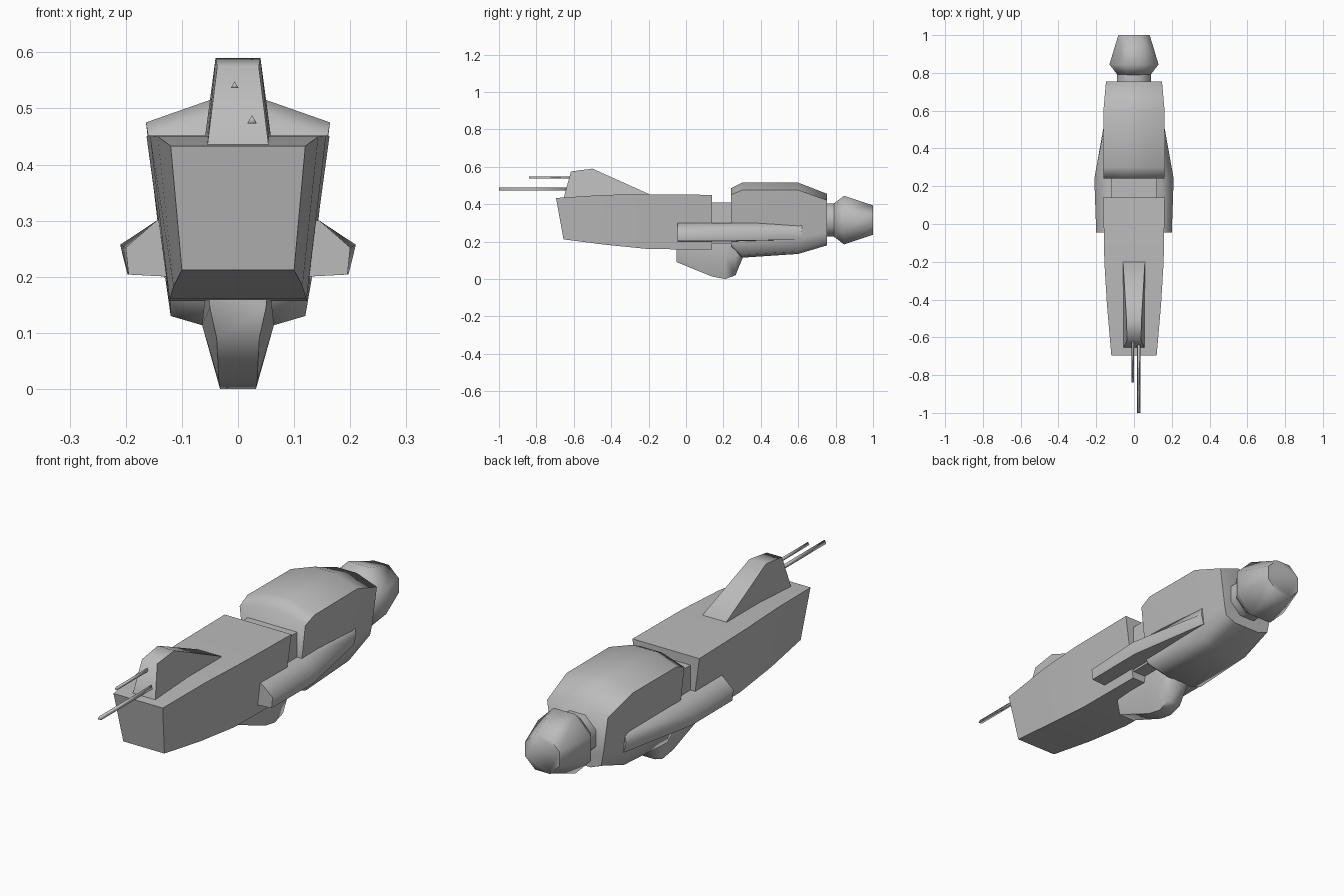
import bpy
import bmesh
import math

if "Cube" in bpy.data.objects:
    bpy.data.objects.remove(bpy.data.objects["Cube"], do_unlink=True)

grey = bpy.data.materials.new("hull grey")
grey.use_nodes = True
colour = (0.5, 0.5, 0.5, 1)
grey.diffuse_color = colour
grey.node_tree.nodes["Principled BSDF"].inputs["Base Color"].default_value = colour


def loft(name, rings, angle=72):
    """Skin a list of (x, y, z) rings, cap both ends and shade smooth."""
    bm = bmesh.new()
    loops = [[bm.verts.new(p) for p in ring] for ring in rings]
    n = len(loops[0])
    for a, b in zip(loops, loops[1:]):
        for i in range(n):
            j = (i + 1) % n
            bm.faces.new((a[i], a[j], b[j], b[i]))
    bm.faces.new(loops[0])
    bm.faces.new(loops[-1])
    bmesh.ops.recalc_face_normals(bm, faces=bm.faces)
    mesh = bpy.data.meshes.new(name)
    bm.to_mesh(mesh)
    bm.free()
    obj = bpy.data.objects.new(name, mesh)
    bpy.context.collection.objects.link(obj)
    mesh.materials.append(grey)
    bpy.ops.object.select_all(action='DESELECT')
    obj.select_set(True)
    bpy.context.view_layer.objects.active = obj
    bpy.ops.object.shade_smooth_by_angle(angle=math.radians(angle))
    return obj


def mirrored(y, half):
    """Ring at y from its +x half, listed top to bottom."""
    return [(x, y, z) for x, z in half] + [(-x, y, z) for x, z in reversed(half)]


# Forward hull: boxy section tapering to a raked nose
nose = [(0.12, -0.695, 0.433), (0.10, -0.655, 0.212),
        (-0.10, -0.655, 0.212), (-0.12, -0.695, 0.433)]
loft("forward_hull", [nose] + [
    mirrored(y, [(top_x, top_z), (low_x, low_z)])
    for y, top_x, top_z, low_x, low_z in (
        (-0.43, 0.143, 0.45, 0.115, 0.183),
        (-0.2, 0.157, 0.452, 0.122, 0.16),
        (0.14, 0.163, 0.45, 0.123, 0.157))])

# Raised cabin: (front y offset by rake, top, base)
cabin = []
for top_y, base_y, top_x, base_x, top_z in (
        (-0.615, -0.655, 0.037, 0.055, 0.575),
        (-0.5, -0.5, 0.04, 0.057, 0.59),
        (-0.2, -0.2, 0.058, 0.061, 0.455)):
    cabin.append([(top_x, top_y, top_z), (base_x, base_y, 0.43),
                  (-base_x, base_y, 0.43), (-top_x, top_y, top_z)])
loft("cabin", cabin)

# Recessed link between the hulls
loft("hull_link", [mirrored(y, [(0.12, 0.41), (0.12, 0.19)]) for y in (0.12, 0.26)])

# Rear hull: crowned top, sides leaning in, stepped belly
loft("rear_hull", [
    mirrored(0.24, [(0.05, 0.485), (0.16, 0.45), (0.132, 0.2), (0.12, 0.18), (0.065, 0.175)]),
    mirrored(0.3, [(0.05, 0.515), (0.164, 0.475), (0.13, 0.2), (0.12, 0.13), (0.065, 0.114)]),
    mirrored(0.6, [(0.05, 0.515), (0.162, 0.475), (0.13, 0.22), (0.12, 0.147), (0.065, 0.134)]),
    mirrored(0.755, [(0.05, 0.455), (0.148, 0.42), (0.125, 0.25), (0.115, 0.2), (0.065, 0.18)])])

# Side sponsons running back into the rear hull
loft("side_sponsons", [
    mirrored(-0.045, [(0.145, 0.3), (0.2, 0.252), (0.195, 0.204), (0.12, 0.2)]),
    mirrored(0.24, [(0.145, 0.3), (0.21, 0.257), (0.197, 0.204), (0.12, 0.2)]),
    mirrored(0.62, [(0.135, 0.3), (0.142, 0.255), (0.13, 0.21), (0.1, 0.21)])])

# Belly pod
loft("belly_pod", [
    mirrored(y, [(0.055, 0.2), (wide, shoulder), (low_x, low_z)])
    for y, wide, shoulder, low_x, low_z in (
        (-0.05, 0.05, 0.145, 0.038, 0.09),
        (0.14, 0.064, 0.114, 0.034, 0.013),
        (0.21, 0.064, 0.114, 0.032, 0),
        (0.265, 0.06, 0.114, 0.034, 0.02),
        (0.31, 0.055, 0.15, 0.04, 0.13))])


# Neck and engine: eight-sided turned shape
def octagon(y, rx, rz, cz=0.315):
    corners = [math.radians(45 * i + 22.5) for i in range(8)]
    k = math.cos(math.radians(22.5))
    return [(rx / k * math.cos(a), y, cz + rz / k * math.sin(a)) for a in corners]


loft("engine_neck", [octagon(y, 0.09, 0.088) for y in (0.74, 0.81)])
loft("engine", [octagon(0.79, 0.088, 0.088), octagon(0.845, 0.13, 0.13),
                octagon(1.0, 0.083, 0.078)])


# Gun barrels: slim three-sided rods
def barrel(name, x, z, start, end, r):
    angles = [math.radians(90 + 120 * i) for i in range(3)]
    loft(name, [[(x + r * math.cos(a), y, z + r * math.sin(a)) for a in angles]
                for y in (start, end)], 130)


barrel("long_gun", 0.025, 0.478, -1.0, -0.6, 0.01)
barrel("short_gun", -0.006, 0.54, -0.84, -0.58, 0.008)
